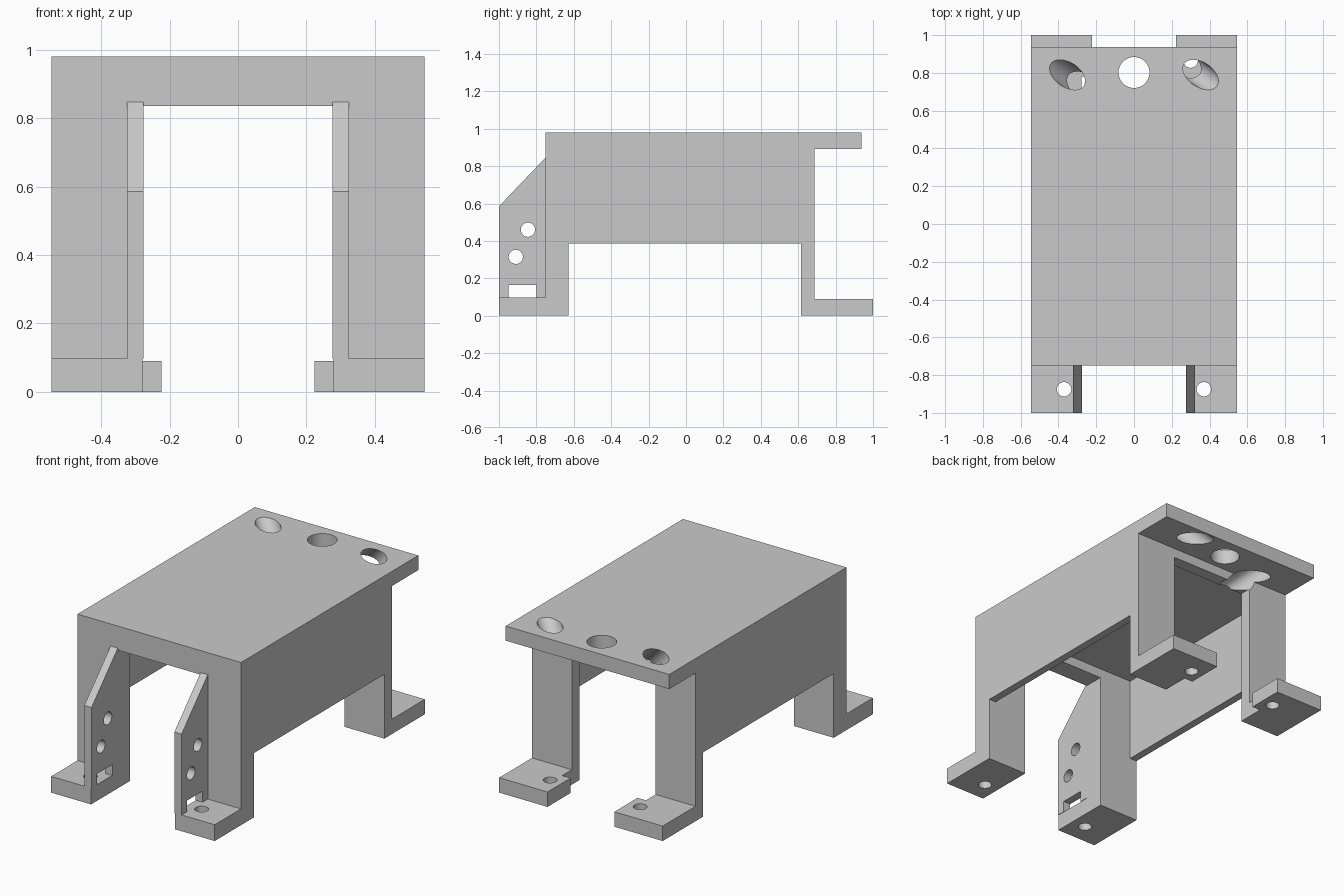
import bpy, bmesh
from mathutils import Vector

if "Cube" in bpy.data.objects:
    bpy.data.objects.remove(bpy.data.objects["Cube"], do_unlink=True)

grey = bpy.data.materials.new("plain grey")
grey.use_nodes = True
colour = (0.59, 0.59, 0.59, 1)
grey.diffuse_color = colour
grey.node_tree.nodes["Principled BSDF"].inputs["Base Color"].default_value = colour


def finish(name, bm):
    bmesh.ops.recalc_face_normals(bm, faces=bm.faces)
    mesh = bpy.data.meshes.new(name)
    bm.to_mesh(mesh)
    bm.free()
    mesh.materials.append(grey)
    obj = bpy.data.objects.new(name, mesh)
    bpy.context.collection.objects.link(obj)
    return obj


def extrude_side(name, profile, x0, x1):
    """Extrude a (y, z) profile along x."""
    bm = bmesh.new()
    face = bm.faces.new([bm.verts.new((x0, y, z)) for y, z in profile])
    ext = bmesh.ops.extrude_face_region(bm, geom=[face])["geom"]
    verts = [v for v in ext if isinstance(v, bmesh.types.BMVert)]
    bmesh.ops.translate(bm, verts=verts, vec=(x1 - x0, 0, 0))
    return finish(name, bm)


def box(x0, x1, y0, y1, z0, z1):
    return extrude_side("cutter", [(y0, z0), (y1, z0), (y1, z1), (y0, z1)], x0, x1)


def rod(start, end, radius):
    """Cylinder between two points, used as a drill."""
    start, end = Vector(start), Vector(end)
    axis = end - start
    bm = bmesh.new()
    bmesh.ops.create_cone(bm, cap_ends=True, segments=48, radius1=radius,
                          radius2=radius, depth=axis.length)
    obj = finish("cutter", bm)
    obj.rotation_mode = "QUATERNION"
    obj.rotation_quaternion = axis.to_track_quat("Z", "Y")
    obj.location = (start + end) / 2
    return obj


def select(obj):
    bpy.ops.object.select_all(action="DESELECT")
    obj.select_set(True)
    bpy.context.view_layer.objects.active = obj


def cut(target, cutter):
    cutter.hide_render = True
    bpy.context.view_layer.update()
    mod = target.modifiers.new("cut", "BOOLEAN")
    mod.operation = "DIFFERENCE"
    mod.solver = "EXACT"
    mod.object = cutter
    select(target)
    bpy.ops.object.modifier_apply(modifier=mod.name)
    bpy.data.objects.remove(cutter, do_unlink=True)


# Housing: side outline with legs, feet and rear overhang
housing = extrude_side("housing", [
    (-1, 0), (-0.628, 0), (-0.628, 0.387), (0.615, 0.387), (0.615, 0), (1, 0),
    (1, 0.09), (0.688, 0.09), (0.688, 0.892), (0.938, 0.892), (0.938, 0.98),
    (-0.75, 0.98), (-0.75, 0.098), (-1, 0.098)], -0.545, 0.545)

# Inner cavity, passage between the legs, gap between the rear feet
cut(housing, box(-0.498, 0.498, -0.628, 0.615, -0.2, 0.892))
cut(housing, box(-0.279, 0.279, -1.2, 0.78, -0.2, 0.835))
cut(housing, box(-0.223, 0.223, 0.7, 1.2, -0.2, 0.5))

# Screw holes in the four feet
for side in (-1, 1):
    for x, y in ((0.37, -0.875), (0.3, 0.865)):
        cut(housing, rod((side * x, y, -0.1), (side * x, y, 0.2), 0.038))

# Roof holes: one upright, two slanted in opposite directions
cut(housing, rod((0, 0.802, 0.86), (0, 0.802, 1.1), 0.082))
for side in (-1, 1):
    top = Vector((side * 0.353, 0.79, 0.98))
    slope = Vector((-side * 0.65, side * 0.44, -0.62))
    cut(housing, rod(top - slope * 0.4, top + slope * 0.37, 0.065))

# Front fins with two round holes and a slot
fins = []
for side, label in ((1, "left"), (-1, "right")):
    fin = extrude_side(label + "_fin", [
        (-1, 0.098), (-0.75, 0.098), (-0.75, 0.847), (-1, 0.585)],
        side * 0.276, side * 0.324)
    for y, z in ((-0.91, 0.315), (-0.845, 0.46)):
        cut(fin, rod((side * 0.2, y, z), (side * 0.4, y, z), 0.038))
    cut(fin, box(side * 0.2, side * 0.4, -0.95, -0.8, 0.05, 0.165))
    fins.append(fin)

# Smooth the bores, keep the edges sharp
for obj in [housing] + fins:
    select(obj)
    bpy.ops.object.shade_smooth_by_angle()
